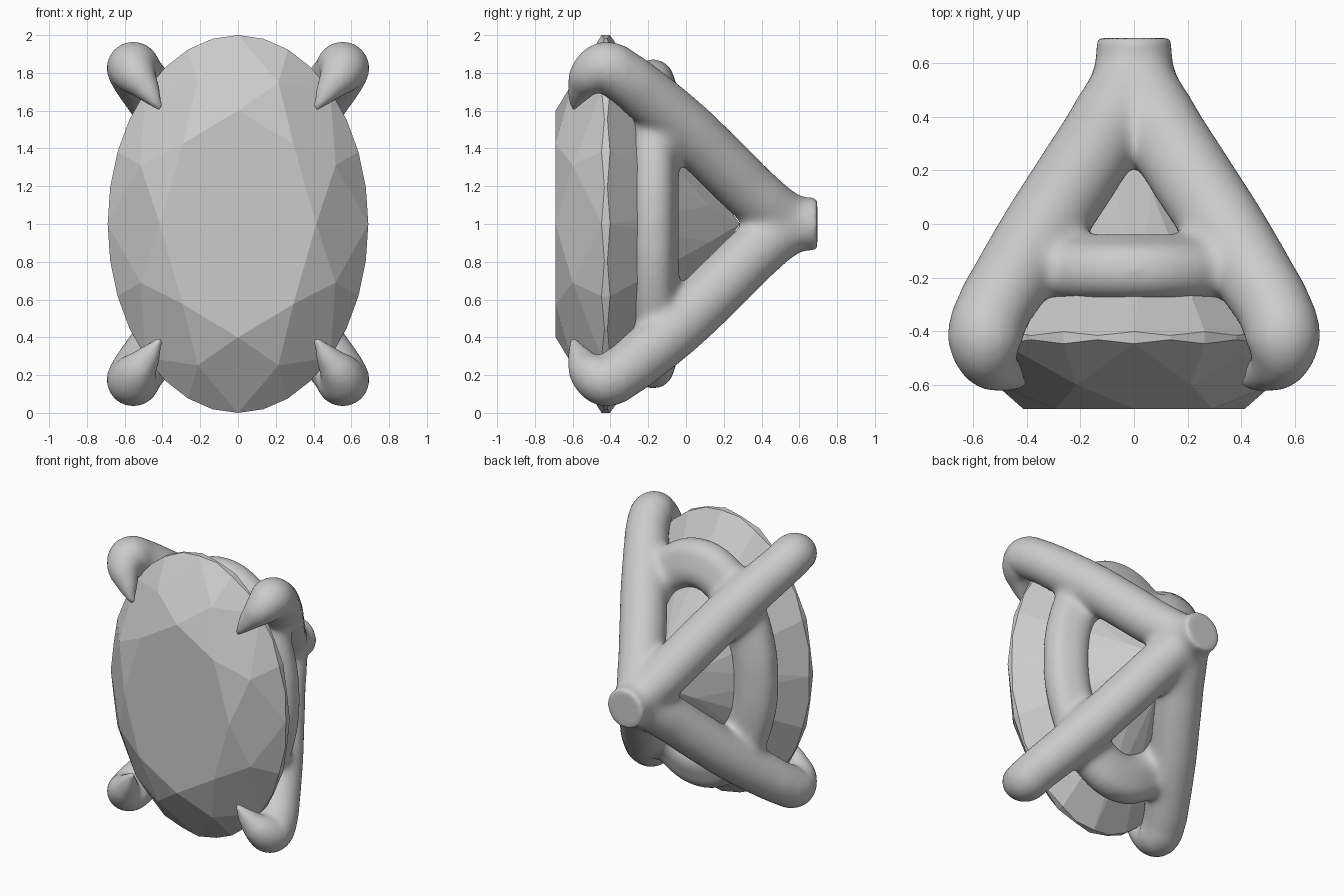
import bpy, bmesh
from math import sin, cos, pi

if "Cube" in bpy.data.objects:
    bpy.data.objects.remove(bpy.data.objects["Cube"])

# Oval brilliant-cut gem, facing -y
bm = bmesh.new()

def ring(n, offset, r, y):
    """n vertices around the oval; y is a function of the index."""
    out = []
    for i in range(n):
        a = 2 * pi * (i + offset) / n
        out.append(bm.verts.new((0.69 * r * sin(a), y(i), 1 + r * cos(a))))
    return out

table = ring(8, 0, 0.6, lambda i: -0.69)
mid = ring(8, 0.5, 0.81, lambda i: -0.6)
upper = ring(32, 0, 1.0, lambda i: -0.447 if i % 2 == 0 else -0.432)
lower = ring(32, 0, 1.0, lambda i: -0.402 if i % 2 == 0 else -0.416)
pav = ring(8, 0.5, 0.25, lambda i: 0.125)
culet = bm.verts.new((0, 0.285, 1))
bm.faces.new(table)
for k in range(8):
    n = (k + 1) % 8
    bm.faces.new((table[k], mid[k], table[n]))
    bm.faces.new((table[k], mid[k], upper[4 * k], mid[k - 1]))
    bm.faces.new((culet, pav[k - 1], lower[4 * k], pav[k]))
    for centre, girdle in ((mid[k], upper), (pav[k], lower)):
        for s in (4 * k, 4 * k + 2):
            bm.faces.new((centre, girdle[s], girdle[s + 1], girdle[(s + 2) % 32]))
for i in range(32):
    j = (i + 1) % 32
    bm.faces.new((upper[i], upper[j], lower[j], lower[i]))
bmesh.ops.recalc_face_normals(bm, faces=bm.faces)
mesh = bpy.data.meshes.new("gem")
bm.to_mesh(mesh)
bm.free()
bpy.context.collection.objects.link(bpy.data.objects.new("gem", mesh))

# Setting: every tube is a spline of one bevelled curve
curve = bpy.data.curves.new("setting", 'CURVE')
curve.dimensions = '3D'
curve.bevel_depth = 1.0
curve.bevel_resolution = 8
curve.use_fill_caps = True

def tube(points, cyclic=False):
    s = curve.splines.new('BEZIER')
    s.resolution_u = 8
    s.use_cyclic_u = cyclic
    s.bezier_points.add(len(points) - 1)
    for p, (x, y, z, r) in zip(s.bezier_points, points):
        p.co = (x, y, z)
        p.radius = r
        p.handle_left_type = p.handle_right_type = 'AUTO'

# Four legs ending in curled prongs (z measured from the gem's middle)
leg = [(0.0, 0.58, 0.0, 0.13), (0.08, 0.4, 0.12, 0.155), (0.2, 0.2, 0.31, 0.158),
       (0.33, 0.0, 0.505, 0.157), (0.455, -0.2, 0.68, 0.15), (0.53, -0.33, 0.78, 0.142),
       (0.555, -0.43, 0.825, 0.142), (0.54, -0.505, 0.79, 0.115),
       (0.48, -0.56, 0.71, 0.07), (0.41, -0.6, 0.605, 0.015)]
for sx in (-1, 1):
    for sz in (-1, 1):
        tube([(sx * x, y, 1 + sz * z, r) for x, y, z, r in leg])
# Stub where the legs meet
tube([(0, 0.34, 1, 0.18), (0, 0.46, 1, 0.17), (0, 0.58, 1, 0.15), (0, 0.695, 1, 0.138)])
# Oval seat behind the gem: two nested rings give a broad band
for rx, y, rz, r in ((0.475, -0.172, 0.765, 0.112), (0.405, -0.16, 0.675, 0.128)):
    tube([(rx * sin(i * pi / 8), y, 1 + rz * cos(i * pi / 8), r)
          for i in range(16)], True)

setting = bpy.data.objects.new("setting", curve)
bpy.context.collection.objects.link(setting)
bpy.context.view_layer.objects.active = setting
setting.select_set(True)
bpy.ops.object.convert(target='MESH')
setting = bpy.context.view_layer.objects.active

# Fuse the tubes into one skin
fuse = setting.modifiers.new("fuse", 'REMESH')
fuse.mode = 'VOXEL'
fuse.voxel_size = 0.015
fuse.use_smooth_shade = True
bpy.ops.object.modifier_apply(modifier=fuse.name)

# Soften joints strongly, but keep the prong tips and stub end crisp
joints = setting.vertex_groups.new(name="joints")
for v in setting.data.vertices:
    y = v.co.y
    w = min(1, max(0, (y + 0.32) / 0.15)) * min(1, max(0, (0.66 - y) / 0.1))
    joints.add([v.index], w, 'REPLACE')
for name, count, group in (("soften", 10, ""), ("blend", 55, "joints")):
    m = setting.modifiers.new(name, 'SMOOTH')
    m.factor = 0.5
    m.iterations = count
    m.vertex_group = group
